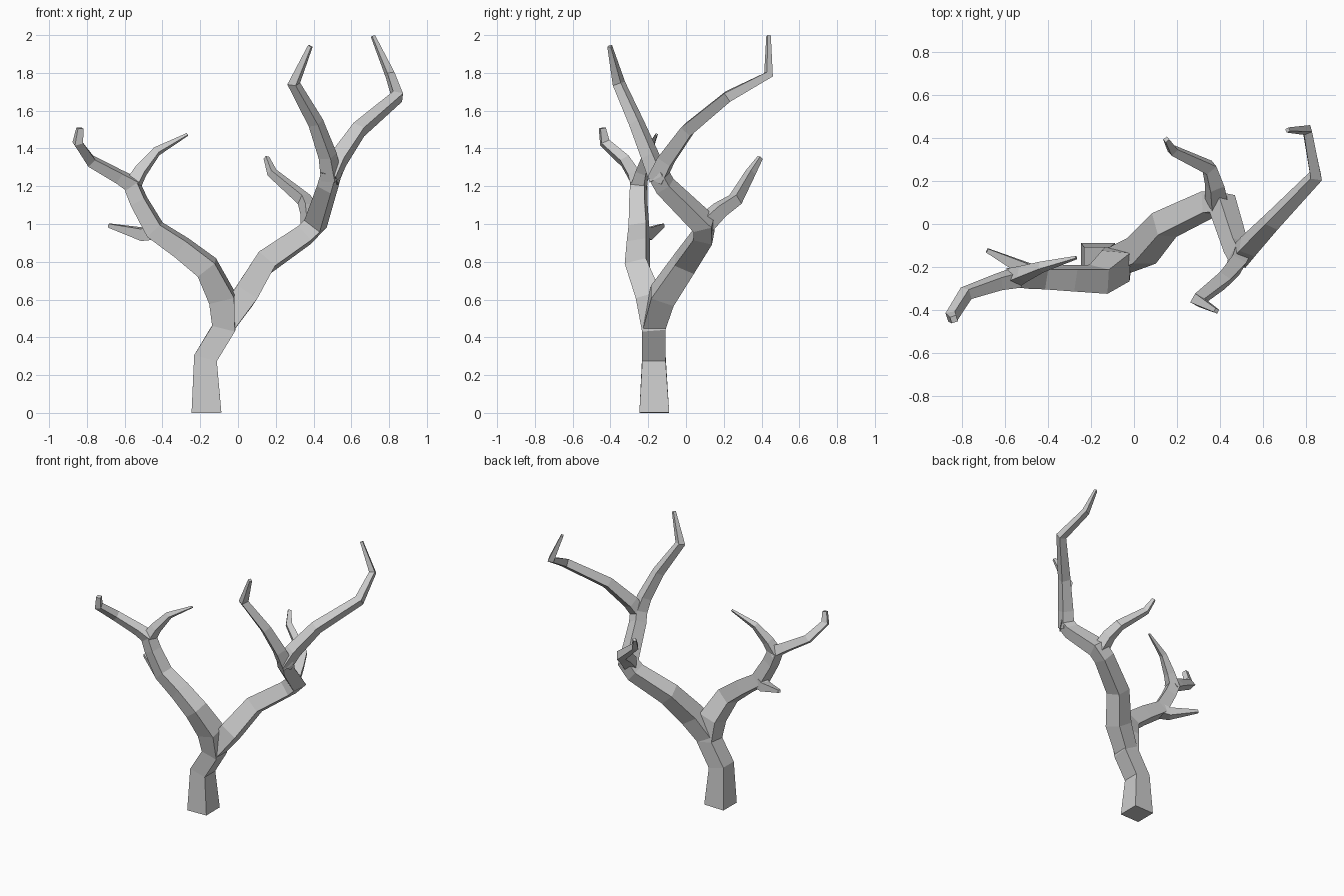
import bpy, bmesh
from mathutils import Vector, Quaternion

Z = Vector((0, 0, 1))


def limb(name, nodes, q=Quaternion()):
    """Four-sided tapering tube through (x, y, z, half_width) nodes; returns its segment frames."""
    pts = [Vector(n[:3]) for n in nodes]
    frames = []
    for a, b in zip(pts, pts[1:]):
        d = (b - a).normalized()
        q = (q @ Z).rotation_difference(d) @ q
        frames.append(q.copy())
    bm = bmesh.new()
    rings = []
    for i, p in enumerate(pts):
        before, after = frames[max(i - 1, 0)], frames[min(i, len(frames) - 1)]
        f = before.slerp(after, 0.5)
        r = nodes[i][3]
        rings.append([bm.verts.new(p + f @ Vector((sx * r, sy * r, 0)))
                      for sx, sy in ((-1, -1), (1, -1), (1, 1), (-1, 1))])
    for lo, hi in zip(rings, rings[1:]):
        for k in range(4):
            m = (k + 1) % 4
            bm.faces.new((lo[k], lo[m], hi[m], hi[k]))
    bm.faces.new(rings[0][::-1])
    bm.faces.new(rings[-1])
    bmesh.ops.recalc_face_normals(bm, faces=bm.faces)
    me = bpy.data.meshes.new(name)
    bm.to_mesh(me)
    bm.free()
    bpy.context.collection.objects.link(bpy.data.objects.new(name, me))
    return frames


# Trunk running on into the left main limb
main = limb("trunk_and_left_limb", [
    (-0.167, -0.168, 0.0, 0.079), (-0.172, -0.17, 0.29, 0.062),
    (-0.075, -0.17, 0.45, 0.062), (-0.085, -0.195, 0.61, 0.068),
    (-0.165, -0.257, 0.77, 0.058), (-0.30, -0.252, 0.875, 0.052),
    (-0.44, -0.248, 0.97, 0.047), (-0.525, -0.252, 1.12, 0.041),
    (-0.565, -0.25, 1.215, 0.038)])

# Right main limb, bending forward at the elbow
right = limb("right_limb", [
    (-0.07, -0.17, 0.47, 0.058), (0.035, -0.125, 0.62, 0.064),
    (0.14, -0.005, 0.795, 0.057), (0.35, 0.095, 0.94, 0.051),
    (0.41, 0.095, 1.0, 0.052), (0.475, -0.11, 1.2, 0.043),
    (0.495, -0.15, 1.27, 0.042)], main[1])

# Twigs at the end of the left limb
limb("left_outer_twig", [
    (-0.545, -0.25, 1.20, 0.038), (-0.63, -0.27, 1.25, 0.031),
    (-0.78, -0.322, 1.333, 0.026), (-0.848, -0.43, 1.43, 0.023),
    (-0.837, -0.443, 1.508, 0.015)], main[-1])
limb("left_inner_twig", [
    (-0.56, -0.25, 1.20, 0.036), (-0.515, -0.232, 1.28, 0.029),
    (-0.43, -0.2, 1.385, 0.019), (-0.268, -0.156, 1.474, 0.006)], main[-1])
limb("left_side_twig", [
    (-0.43, -0.248, 0.96, 0.040), (-0.50, -0.213, 0.945, 0.032),
    (-0.683, -0.123, 0.992, 0.010)], main[5])

# Twigs on the right limb
limb("right_front_twig", [
    (0.495, -0.14, 1.24, 0.042), (0.475, -0.19, 1.36, 0.036),
    (0.412, -0.262, 1.535, 0.030), (0.295, -0.355, 1.743, 0.025),
    (0.383, -0.404, 1.942, 0.010)], right[-1])
limb("right_tall_branch", [
    (0.485, -0.155, 1.24, 0.042), (0.53, -0.105, 1.34, 0.040),
    (0.64, 0.01, 1.50, 0.033), (0.845, 0.222, 1.675, 0.027),
    (0.805, 0.437, 1.79, 0.020), (0.714, 0.437, 1.996, 0.009)], right[-1])
limb("right_back_twig", [
    (0.385, 0.10, 1.0, 0.042), (0.375, 0.18, 1.075, 0.035),
    (0.35, 0.262, 1.13, 0.029), (0.18, 0.342, 1.272, 0.020),
    (0.15, 0.393, 1.352, 0.011)], right[2])
